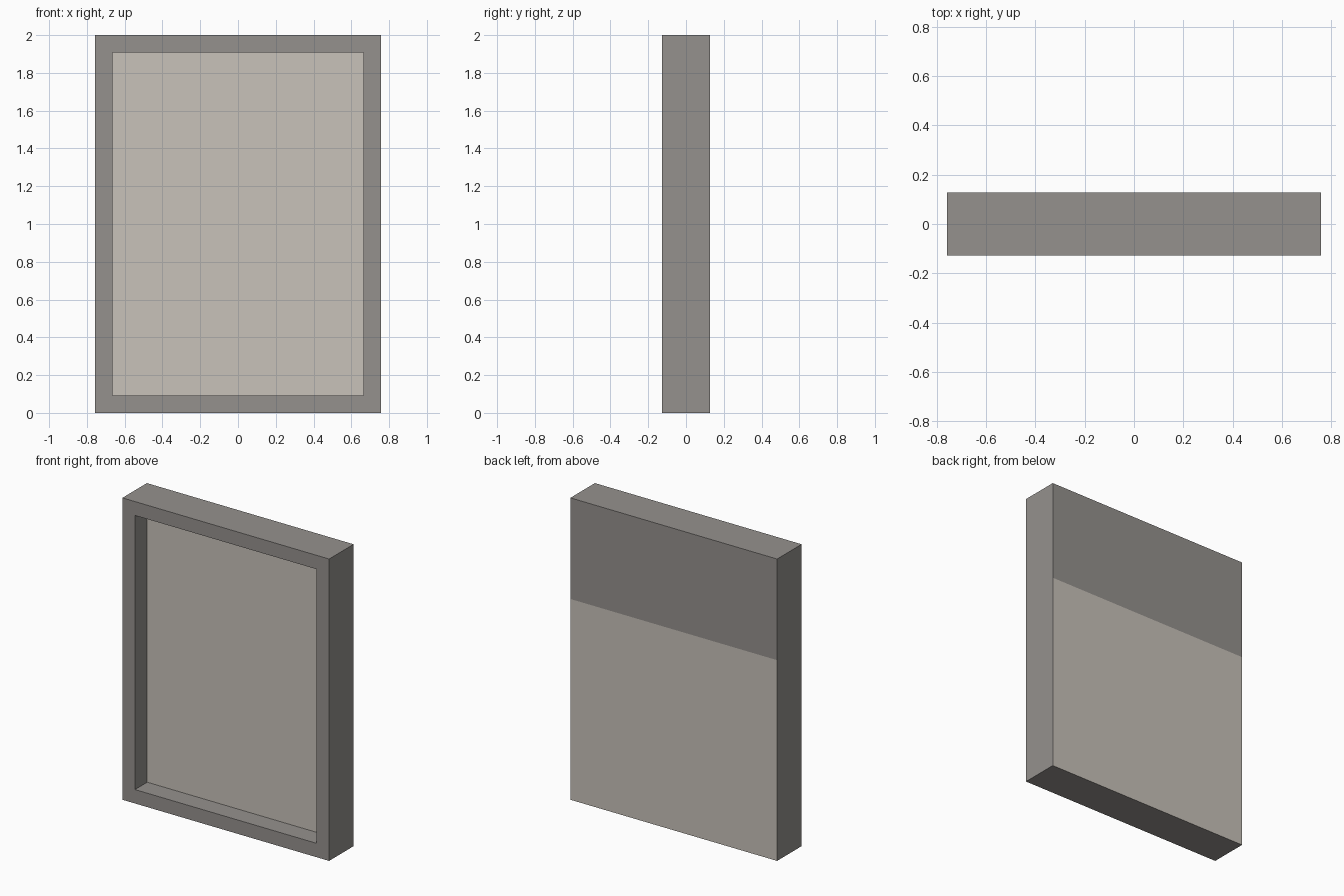
import bpy
import bmesh
from mathutils import Vector

if "Cube" in bpy.data.objects:
    bpy.data.objects.remove(bpy.data.objects["Cube"])

W, D, H = 1.515, 0.256, 2.0     # overall size
BORDER = 0.13                   # frame width around the recess
RECESS = 0.128                  # recess depth
SPLIT_Z = 1.33                  # colour change on the back


def material(name, rgb):
    mat = bpy.data.materials.new(name)
    mat.diffuse_color = (*rgb, 1)
    mat.use_nodes = True
    mat.node_tree.nodes["Principled BSDF"].inputs["Base Color"].default_value = mat.diffuse_color
    return mat


def facing(bm, y):
    return [f for f in bm.faces if f.normal.y * y > 0.9]


bm = bmesh.new()

# Outer block
bmesh.ops.create_cube(bm, size=1)
bmesh.ops.scale(bm, vec=(W, D, H), verts=bm.verts)
bmesh.ops.translate(bm, vec=(0, 0, H / 2), verts=bm.verts)
bm.normal_update()

# Back face, split into dark upper and light lower parts
back = facing(bm, 1)[0]
bmesh.ops.bisect_plane(bm, geom=[back, *back.edges, *back.verts],
                       plane_co=Vector((0, 0, SPLIT_Z)), plane_no=Vector((0, 0, 1)))
bm.normal_update()
for f in facing(bm, 1):
    if f.calc_center_median().z < SPLIT_Z:
        f.material_index = 1

# Recessed front panel: inset the border, then push the centre back
panel = facing(bm, -1)[0]
bmesh.ops.inset_region(bm, faces=[panel], thickness=BORDER)
walls = bmesh.ops.extrude_discrete_faces(bm, faces=[panel])
panel = walls["faces"][0]
bmesh.ops.translate(bm, vec=(0, RECESS, 0), verts=panel.verts)
panel.material_index = 1
bm.normal_update()

mesh = bpy.data.meshes.new("framed_panel")
bm.to_mesh(mesh)
bm.free()
mesh.materials.append(material("frame_grey", (0.30, 0.285, 0.27)))
mesh.materials.append(material("panel_beige", (0.58, 0.54, 0.49)))
bpy.context.collection.objects.link(bpy.data.objects.new("framed_panel", mesh))
